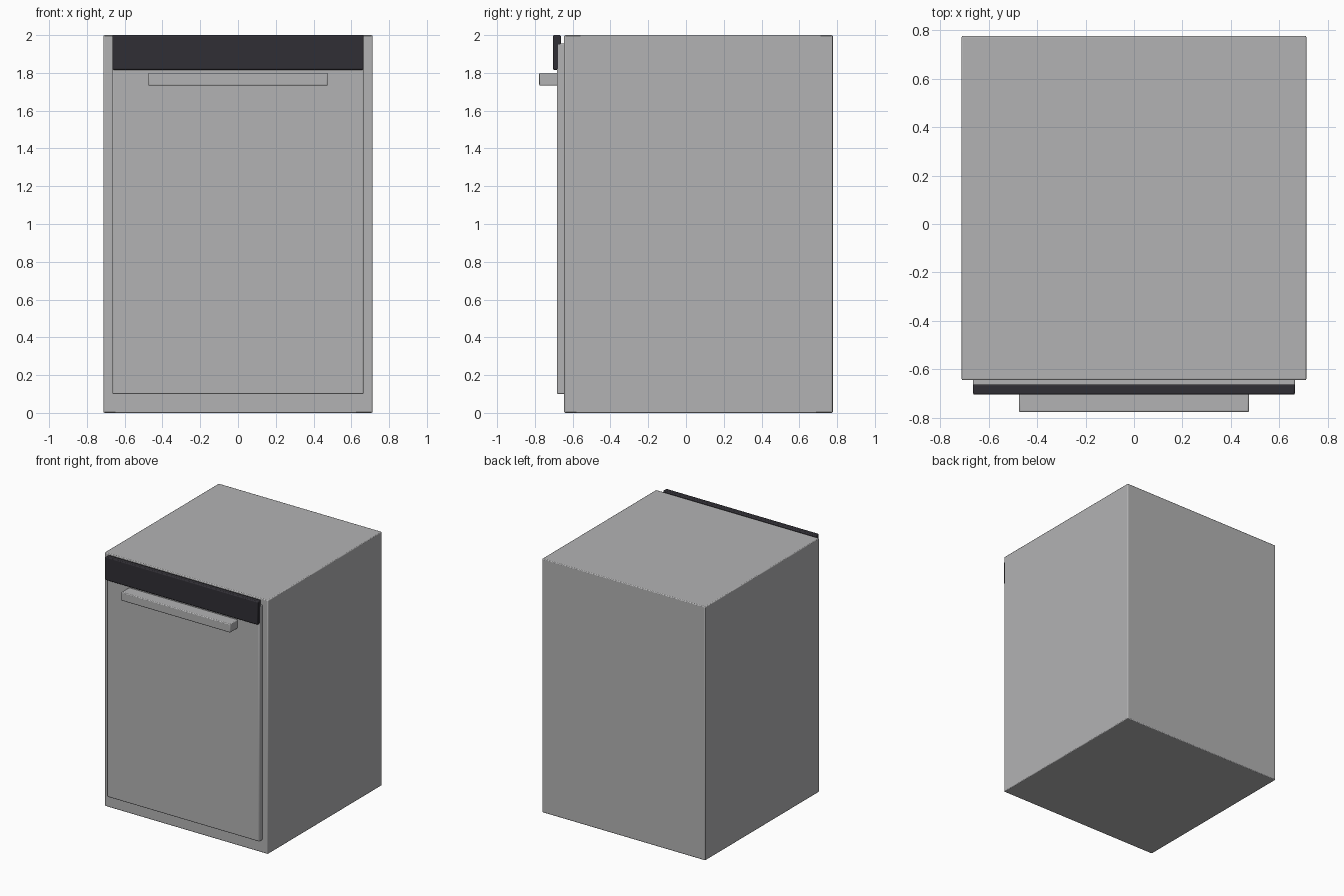
import bpy

if "Cube" in bpy.data.objects:
    bpy.data.objects.remove(bpy.data.objects["Cube"])


def material(name, rgb):
    m = bpy.data.materials.new(name)
    m.diffuse_color = (*rgb, 1.0)
    m.use_nodes = True
    m.node_tree.nodes["Principled BSDF"].inputs["Base Color"].default_value = m.diffuse_color
    return m


steel = material("brushed grey", (0.45, 0.45, 0.455))
dark = material("dark charcoal", (0.03, 0.028, 0.035))


def box(name, x, y, z, mat, bevel):
    """Softly bevelled box from (min, max) ranges."""
    size = [b - a for a, b in (x, y, z)]
    bpy.ops.mesh.primitive_cube_add(size=1, location=[(a + b) / 2 for a, b in (x, y, z)])
    ob = bpy.context.object
    ob.name = name
    ob.scale = size
    bpy.ops.object.transform_apply(location=False, rotation=False, scale=True)
    ob.data.materials.append(mat)
    mod = ob.modifiers.new("soft_edges", "BEVEL")
    mod.width = bevel
    mod.segments = 2
    bpy.ops.object.shade_smooth_by_angle()
    return ob


# Cabinet body
box("cabinet", (-0.712, 0.712), (-0.645, 0.777), (0, 2), steel, 0.006)
# Door, stopping just below the top of the cabinet
box("door", (-0.665, 0.665), (-0.684, -0.635), (0.10, 1.955), steel, 0.006)
# Control panel overlapping the top of the door
box("control_panel", (-0.665, 0.665), (-0.705, -0.662), (1.816, 2.0), dark, 0.007)
# Handle bar
box("handle", (-0.475, 0.475), (-0.777, -0.675), (1.732, 1.80), steel, 0.006)
